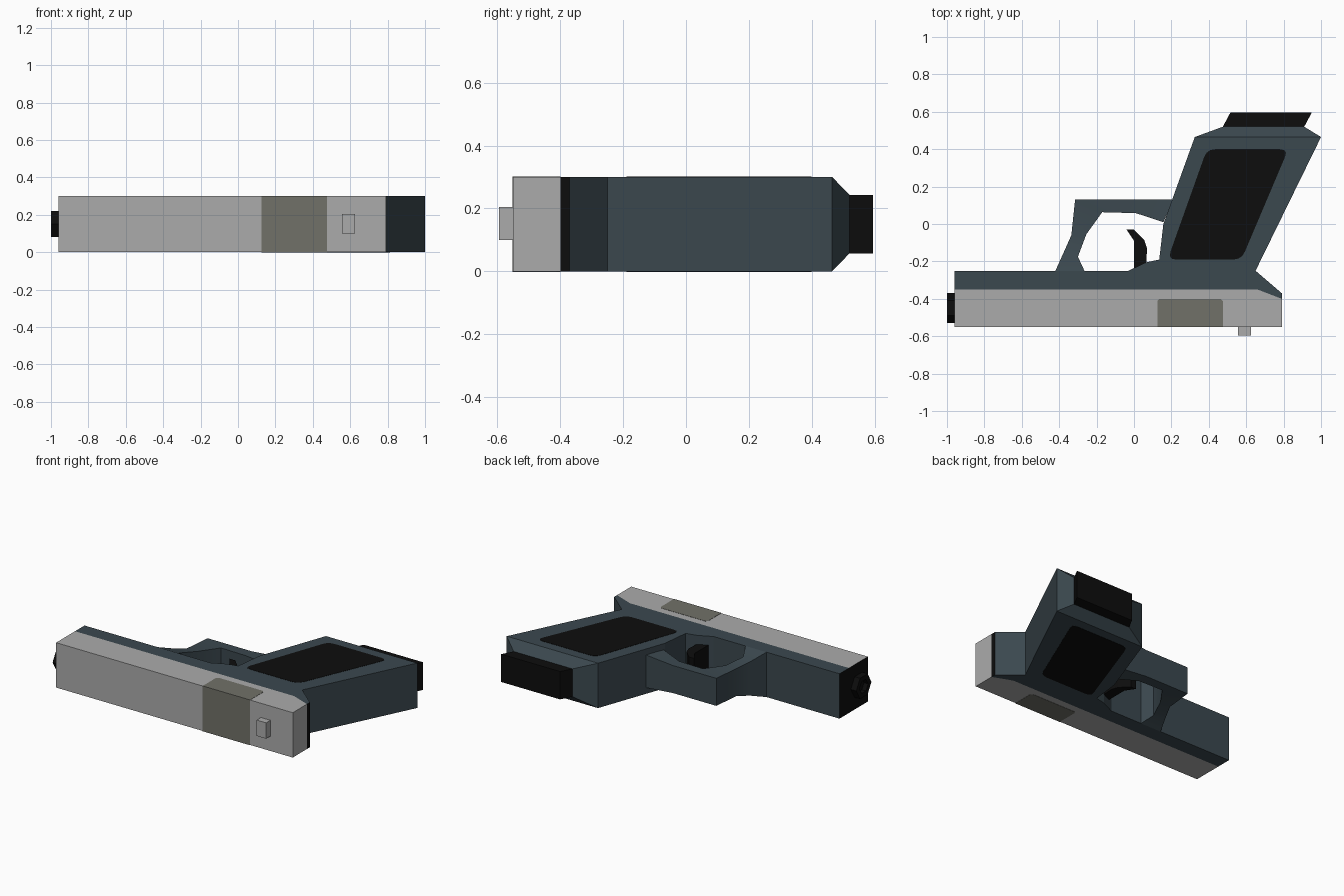
import bpy
import bmesh
import math
from mathutils import Vector

old = bpy.data.objects.get("Cube")
if old:
    bpy.data.objects.remove(old, do_unlink=True)

MID, HALF = 0.15, 0.15   # middle plane and half thickness of the body
SKIN = 0.0015            # how far painted plates stand out


def material(name, rgb, rough=0.6):
    m = bpy.data.materials.new(name)
    m.use_nodes = True
    m.diffuse_color = (*rgb, 1)
    bsdf = m.node_tree.nodes["Principled BSDF"]
    bsdf.inputs["Base Color"].default_value = (*rgb, 1)
    bsdf.inputs["Roughness"].default_value = rough
    return m


STEEL = material("steel_grey", (0.41, 0.41, 0.41))
FRAME = material("blue_grey", (0.044, 0.065, 0.078))
BLACK = material("black", (0.004, 0.004, 0.004))
PORT = material("olive_grey", (0.165, 0.165, 0.14))


def finish(name, bm, mats, rule=None):
    bmesh.ops.recalc_face_normals(bm, faces=bm.faces[:])
    bm.normal_update()
    if rule:
        for f in bm.faces:
            f.material_index = 1 if rule(f) else 0
    mesh = bpy.data.meshes.new(name)
    bm.to_mesh(mesh)
    bm.free()
    for m in mats:
        mesh.materials.append(m)
    ob = bpy.data.objects.new(name, mesh)
    bpy.context.collection.objects.link(ob)
    return ob


def loft(bm, rings, closed=False):
    """Skin a list of rings, capping both ends unless closed."""
    loops = [[bm.verts.new(p) for p in ring] for ring in rings]
    pairs = list(zip(loops, loops[1:]))
    for a, b in pairs:
        n = len(a)
        for i in range(n):
            j = (i + 1) % n
            bm.faces.new((a[i], a[j], b[j], b[i]))
    if not closed:
        bm.faces.new(loops[0])
        bm.faces.new(loops[-1])
    return bm


def prism(name, outline, mats, half=HALF, mid=MID, rule=None):
    rings = [[(x, y, mid + s * half) for x, y in outline] for s in (-1, 1)]
    return finish(name, loft(bmesh.new(), rings), mats, rule)


def cut_corners(outline, size, steps=3):
    """Round every corner of an outline with a short curve."""
    pts = [Vector(p) for p in outline]
    out = []
    for i, p in enumerate(pts):
        a = p + (pts[i - 1] - p).normalized() * size
        b = p + (pts[(i + 1) % len(pts)] - p).normalized() * size
        for k in range(steps + 1):
            t = k / steps
            out.append(a * (1 - t) ** 2 + p * 2 * t * (1 - t) + b * t * t)
    return out


def end_face(f):
    return abs(f.normal.x) > 0.99


# Slide, with a black muzzle end
prism("slide", [(-0.96, -0.55), (0.79, -0.55), (0.79, -0.40), (0.66, -0.35), (-0.96, -0.35)],
      [STEEL, BLACK], rule=lambda f: f.normal.x < -0.99)

# Frame rail under the slide, black at both ends
prism("frame_rail", [(-0.96, -0.35), (0.66, -0.35), (0.79, -0.40), (0.79, -0.37),
                     (0.65, -0.25), (-0.96, -0.25)], [FRAME, BLACK], rule=end_face)

# Grip
prism("grip", [(-0.03, -0.25), (0.65, -0.25), (1.0, 0.465), (0.325, 0.465),
               (0.157, 0.0), (0.135, -0.19), (0.065, -0.205)], [FRAME])


def ring_at(y, x0, x1, half):
    return [(x0, y, MID - half), (x1, y, MID - half), (x1, y, MID + half), (x0, y, MID + half)]


# Tapered grip end and the magazine base below it
mag_top = ring_at(0.52, 0.475, 0.91, 0.093)
finish("grip_end", loft(bmesh.new(), [ring_at(0.465, 0.325, 1.0, HALF), mag_top]), [FRAME])
finish("magazine_base", loft(bmesh.new(), [mag_top, ring_at(0.595, 0.515, 0.95, 0.093)]), [BLACK])

# Trigger guard: outer point, inner point, half width
sections = [((-0.42, -0.25), (-0.265, -0.25), 0.15),
            ((-0.375, -0.15), (-0.30, -0.175), 0.115),
            ((-0.335, -0.06), (-0.255, -0.055), 0.092),
            ((-0.315, 0.13), (-0.17, 0.063), 0.092),
            ((0.01, 0.13), (0.01, 0.058), 0.092),
            ((0.21, 0.13), (0.157, 0.01), 0.11)]
rings = [[(*o, MID - h), (*o, MID + h), (*i, MID + h), (*i, MID - h)] for o, i, h in sections]
guard = finish("trigger_guard", loft(bmesh.new(), rings), [FRAME])
bpy.context.view_layer.objects.active = guard
guard.select_set(True)
bpy.ops.object.shade_smooth_by_angle(angle=math.radians(40))
guard.select_set(False)

# Trigger
prism("trigger", [(-0.04, -0.03), (0, -0.03), (0.055, -0.085), (0.07, -0.13),
                  (0.065, -0.21), (0, -0.25), (0, -0.09)], [BLACK], half=0.09)

# Grip panels and ejection port, painted on both sides
panel = cut_corners([(0.18, -0.19), (0.575, -0.19), (0.825, 0.40), (0.39, 0.40)], 0.045)
for side, z in (("upper", MID + HALF), ("lower", MID - HALF)):
    prism(side + "_grip_panel", panel, [BLACK], half=SKIN, mid=z)
prism("ejection_port", [(0.125, -0.55 - SKIN), (0.475, -0.55 - SKIN), (0.475, -0.412),
                        (0.463, -0.40), (0.137, -0.40), (0.125, -0.412)],
      [PORT], half=HALF + SKIN)

# Rear sight
prism("rear_sight", [(0.555, -0.595), (0.625, -0.595), (0.625, -0.54), (0.555, -0.54)],
      [STEEL], half=0.053, mid=0.152)


# Hexagonal barrel tip with a shallow bore
def hexagon(x, r):
    return [(x, -0.45 + r * math.cos(k * math.pi / 3), MID + r * math.sin(k * math.pi / 3))
            for k in range(6)]


finish("barrel_tip", loft(bmesh.new(), [hexagon(-0.95, 0.08), hexagon(-1.0, 0.08),
                                        hexagon(-1.0, 0.045), hexagon(-0.97, 0.045)]), [BLACK])
